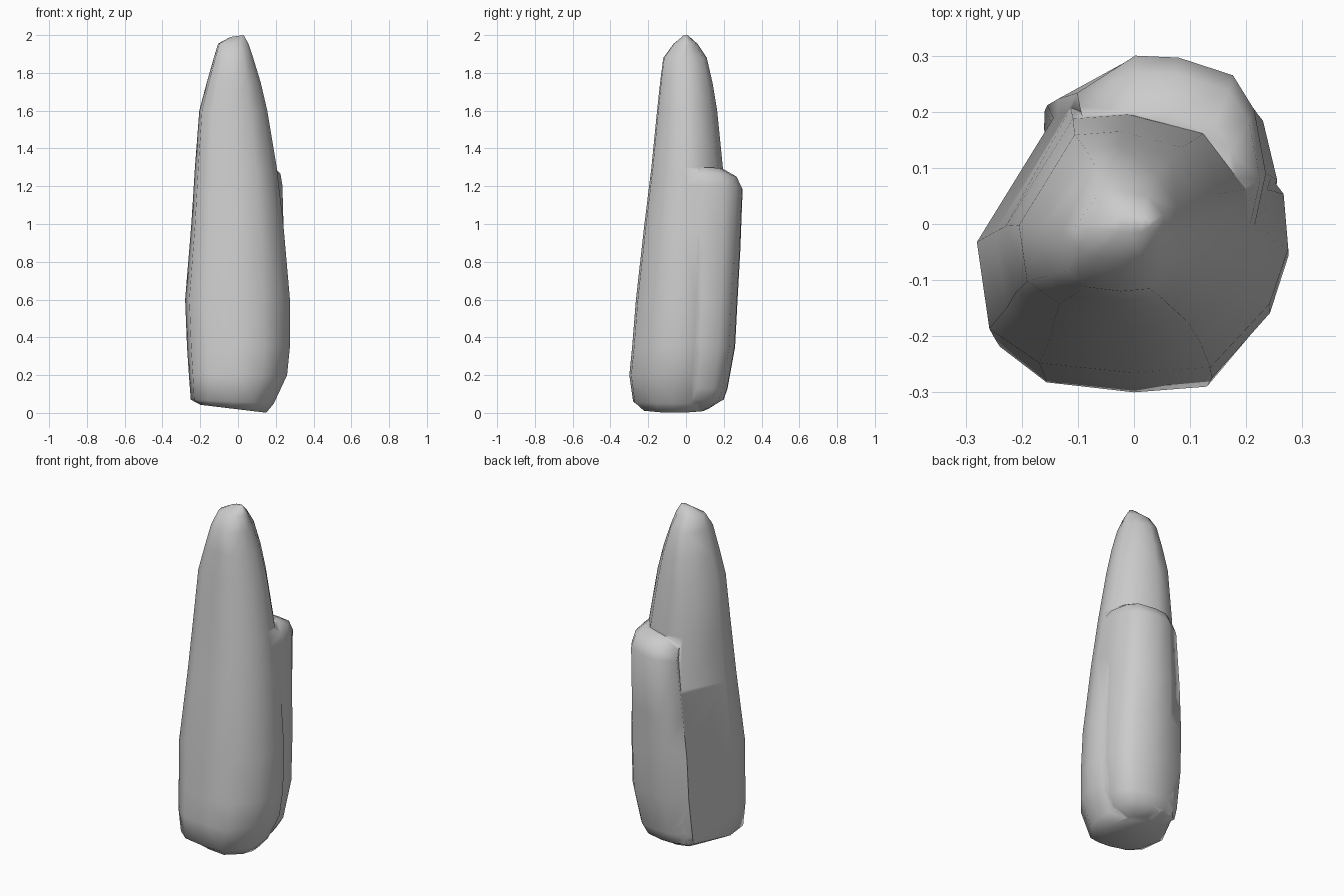
import bpy, bmesh

if "Cube" in bpy.data.objects:
    bpy.data.objects.remove(bpy.data.objects["Cube"])


def loft(name, outline, sections):
    """Stack an outline (unit square) into section boxes: z, x0, x1, y0, y1, tilt along x."""
    bm = bmesh.new()
    rings = []
    for z, x0, x1, y0, y1, tilt in sections:
        cx, cy, hx, hy = (x0 + x1) / 2, (y0 + y1) / 2, (x1 - x0) / 2, (y1 - y0) / 2
        rings.append([bm.verts.new((cx + u * hx, cy + v * hy, z + tilt * u))
                      for u, v in outline])
    n = len(outline)
    for a, b in zip(rings, rings[1:]):
        for i in range(n):
            j = (i + 1) % n
            bm.faces.new((a[i], a[j], b[j], b[i]))
    bm.faces.new(rings[0][::-1])
    bm.faces.new(rings[-1])
    bmesh.ops.triangulate(bm, faces=bm.faces[:])
    bmesh.ops.recalc_face_normals(bm, faces=bm.faces[:])
    mesh = bpy.data.meshes.new(name)
    bm.to_mesh(mesh)
    bm.free()
    obj = bpy.data.objects.new(name, mesh)
    bpy.context.collection.objects.link(obj)
    return obj


# Tall tapering spire
spire_outline = [(-1, -.05), (-.92, -.68), (-.6, -.93), (0, -1), (.5, -.96), (.88, -.5),
                 (1, -.1), (.97, .3), (.62, .82), (0, 1), (-.45, .96)]
spire = loft("standing_stone", spire_outline, [
    (.022, -.20, .15, -.23, .12, -.021),
    (.06, -.25, .19, -.28, .18, -.01),
    (.20, -.26, .26, -.30, .21, 0),
    (.35, -.27, .275, -.285, .22, 0),
    (.60, -.28, .275, -.265, .225, 0),
    (1.0, -.247, .24, -.22, .215, 0),
    (1.3, -.228, .205, -.183, .195, 0),
    (1.6, -.205, .155, -.153, .165, 0),
    (1.75, -.165, .12, -.137, .14, 0),
    (1.88, -.128, .08, -.12, .11, 0),
    (1.955, -.105, .055, -.065, .06, 0),
    (1.995, -.04, .03, -.015, .015, .005)])

# Shorter slab fused to the back
shoulder_outline = [(-.8, .2), (-.6, -.6), (.2, -1), (.88, -.75), (1, -.2), (.88, .45),
                    (.66, .8), (.1, .98), (-.35, 1), (-.95, .62)]
shoulder = loft("back_shoulder", shoulder_outline, [
    (.03, -.12, .12, -.05, .13, -.015),
    (.07, -.165, .185, -.05, .20, 0),
    (.13, -.17, .22, -.05, .22, 0),
    (.35, -.17, .255, -.05, .26, 0),
    (.60, -.165, .255, -.05, .273, 0),
    (.85, -.145, .245, -.05, .287, 0),
    (1.19, -.11, .235, -.05, .30, .015),
    (1.25, -.105, .225, -.05, .27, .015),
    (1.29, -.09, .19, -.05, .20, .01)])

# Fuse the two masses into one rock
union = spire.modifiers.new("fuse", 'BOOLEAN')
union.operation = 'UNION'
union.solver = 'EXACT'
union.object = shoulder
bpy.context.view_layer.objects.active = spire
spire.select_set(True)
bpy.ops.object.modifier_apply(modifier=union.name)
bpy.data.objects.remove(shoulder)
bpy.ops.object.shade_smooth_by_angle(angle=1.5)
